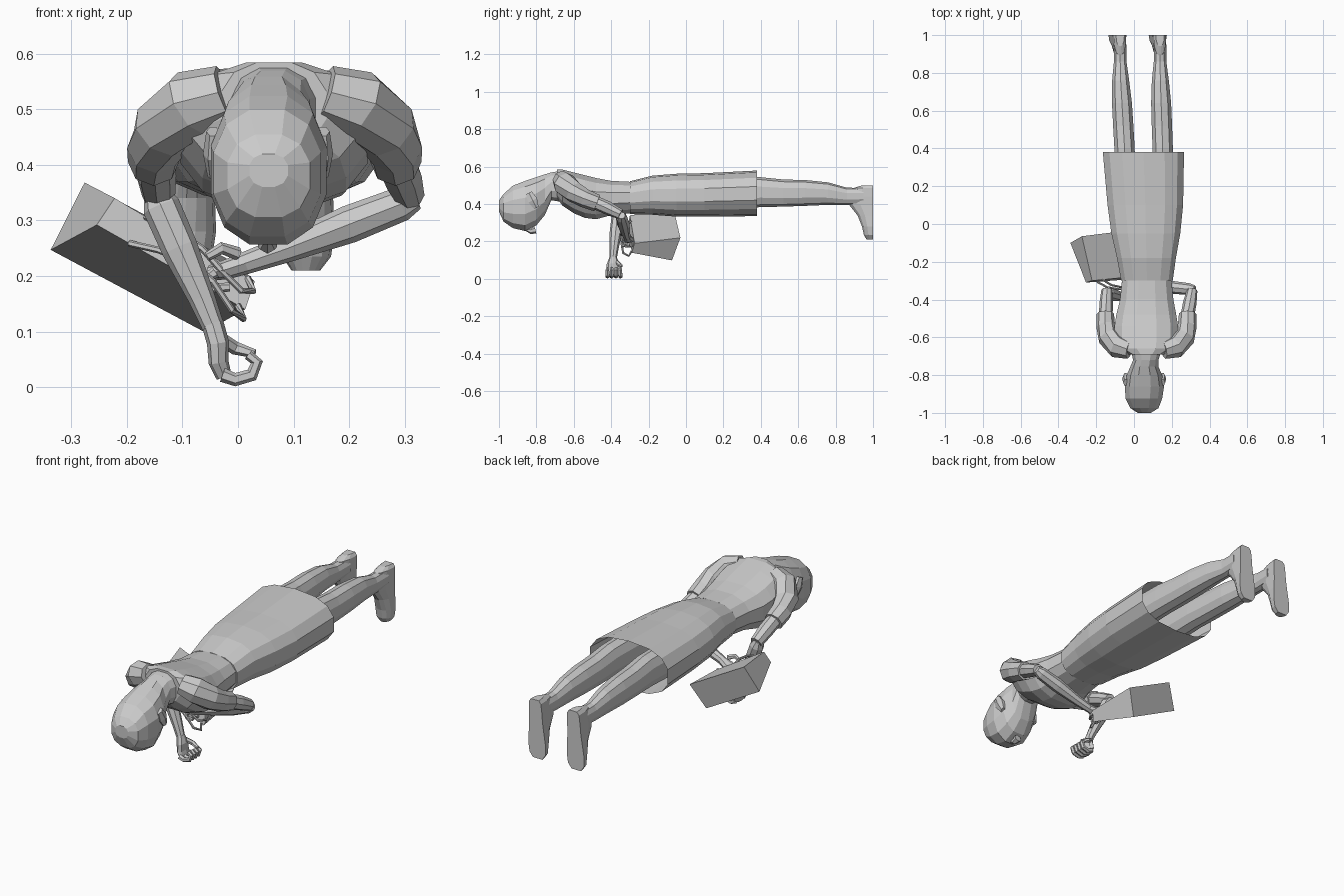
import bpy, bmesh, math
from mathutils import Vector

grey = bpy.data.materials.new("plain grey")
grey.diffuse_color = (0.6, 0.6, 0.6, 1)


def loft(name, rings, start=True, end=True):
    """Skin a list of equal-sized point rings, with optional end caps."""
    bm = bmesh.new()
    vs = [[bm.verts.new(p) for p in r] for r in rings]
    n = len(vs[0])
    for a, b in zip(vs, vs[1:]):
        for i in range(n):
            j = (i + 1) % n
            bm.faces.new((a[i], a[j], b[j], b[i]))
    if start:
        bm.faces.new(vs[0][::-1])
    if end:
        bm.faces.new(vs[-1])
    bmesh.ops.recalc_face_normals(bm, faces=bm.faces)
    me = bpy.data.meshes.new(name)
    bm.to_mesh(me)
    bm.free()
    me.materials.append(grey)
    ob = bpy.data.objects.new(name, me)
    bpy.context.collection.objects.link(ob)
    return ob


def oval(y, x0, x1, z0, z1, n=12, power=0.85):
    """Rounded ring in a plane across the body."""
    pts = []
    for i in range(n):
        a = 2 * math.pi * (i + 0.5) / n
        c, s = math.cos(a), math.sin(a)
        pts.append(((x0 + x1) / 2 + (x1 - x0) / 2 * math.copysign(abs(c) ** power, c) * 1.02, y,
                    (z0 + z1) / 2 + (z1 - z0) / 2 * math.copysign(abs(s) ** power, s) * 1.02))
    return pts


def tube(name, path, n=8, ref=(0, 1, 0)):
    """Tapered tube; path items are (x, y, z, radius[, radius along ref])."""
    pts = [Vector(p[:3]) for p in path]
    rings = []
    for i, p in enumerate(path):
        t = (pts[min(i + 1, len(pts) - 1)] - pts[max(i - 1, 0)]).normalized()
        u = t.cross(Vector(ref)).normalized()
        v = t.cross(u)
        rings.append([pts[i] + u * p[3] * math.cos(2 * math.pi * k / n)
                      + v * p[-1] * math.sin(2 * math.pi * k / n) for k in range(n)])
    return loft(name, rings)


# Head and neck
loft("head", [oval(*r) for r in [
    (-1.0, 0.02, 0.09, 0.36, 0.42), (-0.975, -0.02, 0.13, 0.305, 0.455),
    (-0.925, -0.045, 0.15, 0.27, 0.50), (-0.86, -0.05, 0.16, 0.255, 0.525),
    (-0.80, -0.04, 0.15, 0.285, 0.545), (-0.755, -0.02, 0.13, 0.34, 0.56),
    (-0.72, -0.005, 0.13, 0.42, 0.57), (-0.66, -0.02, 0.15, 0.41, 0.58)]])
tube("nose", [(0.053, -0.86, 0.265, 0.006), (0.053, -0.83, 0.255, 0.015),
              (0.053, -0.805, 0.262, 0.02)], 6, (1, 0, 0))
for x in (-0.045, 0.153):
    tube("ear", [(x, -0.84, 0.46, 0.012, 0.02), (x, -0.82, 0.42, 0.018, 0.03),
                 (x, -0.80, 0.38, 0.01, 0.015)], 6)

# Blouse
loft("blouse", [oval(*r) for r in [
    (-0.69, -0.03, 0.16, 0.43, 0.585), (-0.66, -0.09, 0.22, 0.39, 0.585),
    (-0.60, -0.105, 0.235, 0.35, 0.57), (-0.54, -0.105, 0.235, 0.325, 0.555),
    (-0.48, -0.095, 0.225, 0.318, 0.54), (-0.40, -0.075, 0.21, 0.34, 0.525),
    (-0.30, -0.065, 0.20, 0.35, 0.52)]])

# Skirt, open at the hem
loft("skirt", [oval(*r, 14, 0.8) for r in [
    (-0.30, -0.068, 0.205, 0.348, 0.52), (-0.18, -0.09, 0.222, 0.345, 0.55),
    (-0.05, -0.12, 0.245, 0.335, 0.56), (0.10, -0.14, 0.26, 0.335, 0.563),
    (0.38, -0.165, 0.265, 0.338, 0.577)]], True, False)

# Legs and feet: knee-to-ankle shape as (y, half width, bottom, top)
leg = [(0.10, 0.06, 0.375, 0.545), (0.40, 0.055, 0.385, 0.542), (0.52, 0.055, 0.388, 0.53),
       (0.64, 0.054, 0.392, 0.527), (0.76, 0.046, 0.397, 0.515), (0.86, 0.034, 0.395, 0.487),
       (0.95, 0.034, 0.40, 0.485)]
# Foot as (z, half width, instep depth in front of the sole)
foot = [(0.50, 0.022, 0.06), (0.485, 0.033, 0.11), (0.44, 0.036, 0.135), (0.395, 0.037, 0.13),
        (0.34, 0.042, 0.085), (0.28, 0.048, 0.06), (0.235, 0.044, 0.05), (0.21, 0.026, 0.035)]
for knee, ankle, toe in ((-0.05, -0.073, -0.092), (0.152, 0.138, 0.122)):
    rings = []
    for y, w, z0, z1 in leg:
        c = knee + (ankle - knee) * max(0, min(1, (y - 0.4) / 0.4))
        rings.append(oval(y, c - w, c + w, z0, z1, 10))
    loft("leg", rings)
    rings = []
    for z, w, d in foot:
        c = ankle + (toe - ankle) * (0.5 - z) / 0.29
        rings.append([(c + w * math.cos(math.pi * k / 7), 1 - d * math.sin(math.pi * k / 7) ** 0.8 if 0 < k < 7 else 1, z)
                      for k in range(8)])
    loft("foot", rings)

# Sleeves, mirrored about the body's centre line
MID = 0.066
for s in (-1, 1):
    tube("sleeve", [(MID + s * x, y, z, r) for x, y, z, r in [
        (0.09, -0.665, 0.53, 0.05), (0.15, -0.65, 0.51, 0.063), (0.20, -0.60, 0.465, 0.058),
        (0.216, -0.54, 0.43, 0.05), (0.218, -0.475, 0.405, 0.046)]], 8, (0, 0, 1))

# Bare arms
tube("folded_upper_arm", [(0.28, -0.50, 0.415, 0.036), (0.295, -0.42, 0.38, 0.036),
                          (0.308, -0.35, 0.345, 0.028)], 8, (0, 0, 1))
tube("folded_forearm", [(0.322, -0.345, 0.34, 0.02), (0.295, -0.345, 0.33, 0.031),
                        (0.20, -0.335, 0.293, 0.034), (0.09, -0.325, 0.25, 0.025),
                        (0.01, -0.315, 0.222, 0.02)])
tube("hanging_upper_arm", [(-0.15, -0.50, 0.415, 0.036), (-0.147, -0.42, 0.38, 0.036),
                           (-0.143, -0.35, 0.345, 0.03)], 8, (0, 0, 1))
tube("hanging_forearm", [(-0.15, -0.36, 0.355, 0.02), (-0.138, -0.365, 0.325, 0.034),
                         (-0.105, -0.375, 0.25, 0.033), (-0.065, -0.385, 0.16, 0.024),
                         (-0.045, -0.39, 0.11, 0.02)])

# Hanging fist
tube("fist_palm", [(-0.046, -0.39, 0.115, 0.02), (-0.036, -0.39, 0.08, 0.02, 0.034),
                   (-0.035, -0.387, 0.045, 0.018, 0.042), (-0.025, -0.387, 0.018, 0.014, 0.04)])
for k in range(4):
    y = -0.42 + k * 0.023
    tube("fist_finger", [(-0.028, y, 0.022, 0.013), (-0.005, y, 0.0135, 0.012),
                         (0.025, y, 0.022, 0.012), (0.034, y, 0.045, 0.011),
                         (0.018, y, 0.058, 0.009)], 6)
tube("fist_thumb", [(-0.035, -0.37, 0.09, 0.012), (-0.005, -0.35, 0.07, 0.012),
                    (0.03, -0.36, 0.06, 0.008)], 6)

# Hand gripping the bag straps
tube("grip_palm", [(0.02, -0.315, 0.225, 0.02), (-0.02, -0.31, 0.212, 0.018, 0.032),
                   (-0.05, -0.305, 0.205, 0.014, 0.03)])
for k in range(4):
    y = -0.335 + k * 0.02
    tube("grip_finger", [(-0.04, y, 0.207, 0.011), (-0.058, y, 0.195, 0.01),
                         (-0.045, y, 0.178, 0.01), (-0.015, y, 0.18, 0.008)], 6)
tube("grip_thumb", [(0.0, -0.33, 0.24, 0.012), (-0.03, -0.345, 0.25, 0.011),
                    (-0.055, -0.345, 0.235, 0.008)], 6)

# Wedge-shaped bag: wide base ring, narrow mouth ring
base = [(-0.337, -0.10, 0.247), (-0.276, -0.065, 0.368), (0.001, -0.03, 0.22), (-0.06, -0.075, 0.099)]
mouth = [(-0.254, -0.31, 0.292), (-0.222, -0.30, 0.34), (0.03, -0.275, 0.19), (0.013, -0.29, 0.14)]
loft("bag", [base, mouth])

# Bag straps, one along each side of the mouth, arching to the hand
for a, b, mid in ((mouth[0], mouth[3], Vector((-0.045, -0.345, 0.19))),
                  (mouth[1], mouth[2], Vector((-0.03, -0.335, 0.21)))):
    a, b = Vector(a), Vector(b)
    p, q = a.lerp(b, 0.22), a.lerp(b, 0.95)
    out = Vector((0.02, -0.03, -0.05))
    pts = [p, p.lerp(mid, 0.35) + Vector((0, -0.015, 0.012)), p.lerp(mid, 0.75) + Vector((0, -0.01, 0.015)),
           mid, mid.lerp(q, 0.5) + out * 0.6, q + out * 0.5, q]
    tube("bag_strap", [(*v, 0.006) for v in pts], 6)
